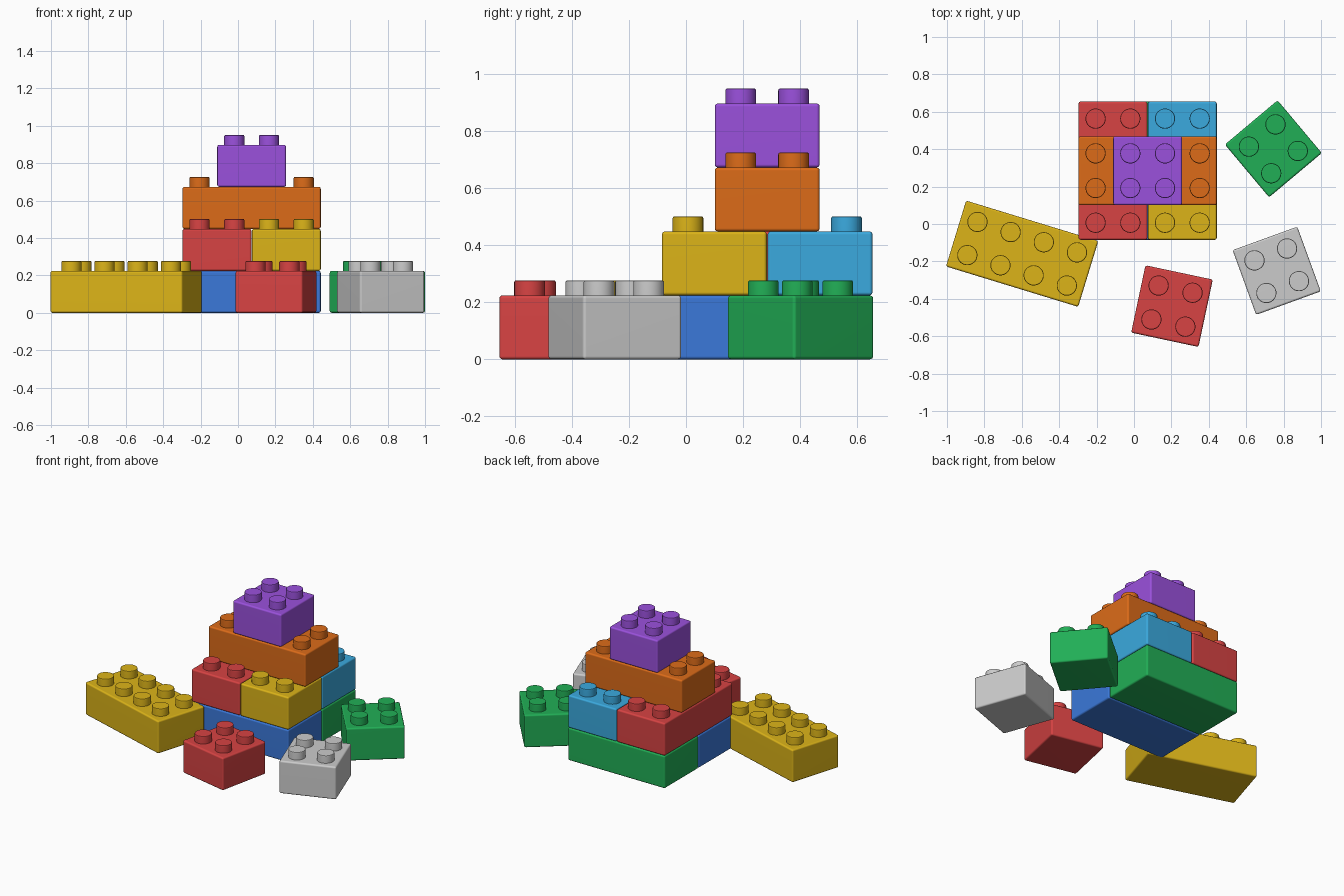
import bpy, bmesh, math
from mathutils import Matrix

if "Cube" in bpy.data.objects:
    bpy.data.objects.remove(bpy.data.objects["Cube"])

PITCH = 0.1855    # stud spacing
GAP = 0.003       # clearance between neighbouring bricks
H = 0.2245        # brick height
STUD_R, STUD_H = 0.054, 0.053

COLORS = {
    "red": (0.84, 0.27, 0.27), "yellow": (0.86, 0.70, 0.12),
    "blue": (0.24, 0.47, 0.85), "green": (0.15, 0.68, 0.34),
    "sky": (0.24, 0.66, 0.87), "orange": (0.86, 0.42, 0.12),
    "purple": (0.60, 0.32, 0.86), "grey": (0.78, 0.78, 0.79),
}
materials = {}
for key, rgb in COLORS.items():
    materials[key] = bpy.data.materials.new(key + "_plastic")
    materials[key].diffuse_color = (*[c ** 2.2 for c in rgb], 1)


def brick(name, color, nx, ny, x, y, level=0, angle=0):
    """Rounded solid block with an nx by ny grid of studs, centred on x, y."""
    bm = bmesh.new()
    # body
    bmesh.ops.create_cube(bm, size=1, matrix=Matrix.Translation((0, 0, H / 2))
                          @ Matrix.Diagonal((nx * PITCH - GAP, ny * PITCH - GAP, H, 1)))
    bmesh.ops.bevel(bm, geom=bm.edges[:], offset=0.011, segments=3,
                    profile=0.5, affect='EDGES')
    # studs, sunk slightly into the body
    sink = 0.01
    for i in range(nx):
        for j in range(ny):
            pos = ((i - (nx - 1) / 2) * PITCH, (j - (ny - 1) / 2) * PITCH,
                   H + (STUD_H - sink) / 2)
            bmesh.ops.create_cone(bm, cap_ends=True, segments=32, radius1=STUD_R,
                                  radius2=STUD_R, depth=STUD_H + sink,
                                  matrix=Matrix.Translation(pos))
    # softened stud rims
    top = H + STUD_H - 1e-4
    rims = [e for e in bm.edges if all(v.co.z > top for v in e.verts)]
    bmesh.ops.bevel(bm, geom=rims, offset=0.007, segments=2, profile=0.5, affect='EDGES')

    mesh = bpy.data.meshes.new(name)
    bm.to_mesh(mesh)
    bm.free()
    mesh.materials.append(materials[color])
    ob = bpy.data.objects.new(name, mesh)
    bpy.context.collection.objects.link(ob)
    ob.location = (x, y, level * H)
    ob.rotation_euler.z = math.radians(angle)
    bpy.ops.object.select_all(action='DESELECT')
    ob.select_set(True)
    bpy.context.view_layer.objects.active = ob
    bpy.ops.object.shade_smooth_by_angle(angle=math.radians(40))
    normals = ob.modifiers.new("flat_face_normals", 'WEIGHTED_NORMAL')
    normals.keep_sharp = True


# stacked pyramid
CX, CY = 0.073, 0.285
brick("base_brick_front", "blue", 4, 2, CX, CY - PITCH)
brick("base_brick_back", "green", 4, 2, CX, CY + PITCH)
brick("second_layer_left_brick", "red", 2, 4, CX - PITCH, CY, 1)
brick("second_layer_front_right_brick", "yellow", 2, 2, CX + PITCH, CY - PITCH, 1)
brick("second_layer_back_right_brick", "sky", 2, 2, CX + PITCH, CY + PITCH, 1)
brick("third_layer_brick", "orange", 4, 2, CX, CY, 2)
brick("top_brick", "purple", 2, 2, CX, CY, 3)

# loose bricks on the floor
brick("loose_long_brick", "yellow", 4, 2, -0.598, -0.159, angle=-17)
brick("loose_front_brick", "red", 2, 2, 0.203, -0.439, angle=-12)
brick("loose_right_brick", "grey", 2, 2, 0.763, -0.25, angle=20)
brick("loose_back_brick", "green", 2, 2, 0.745, 0.402, angle=40)

for m in bpy.data.materials:
    if m.users and not m.is_grease_pencil:
        m.use_nodes = True
        m.node_tree.nodes["Principled BSDF"].inputs["Base Color"].default_value = m.diffuse_color
